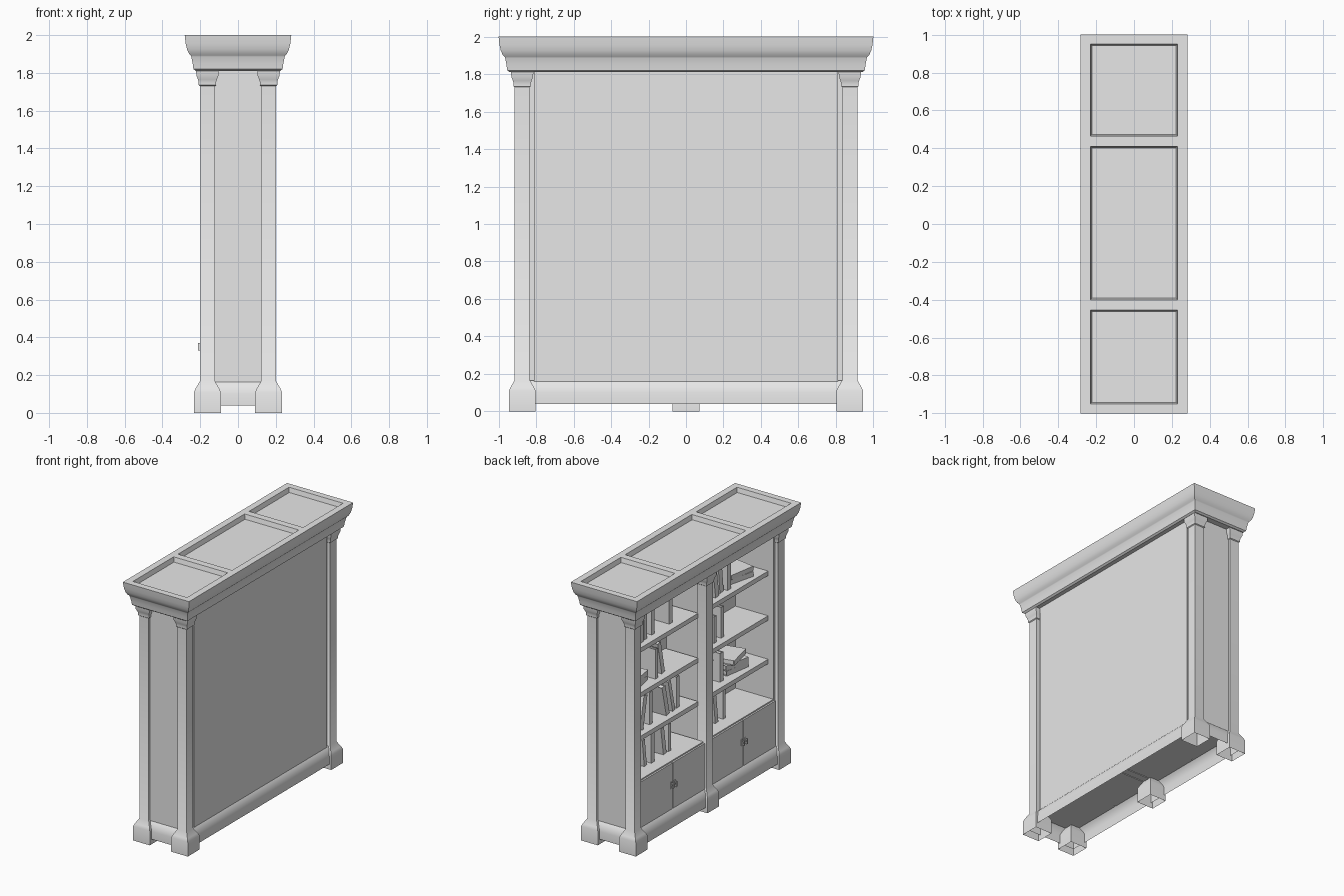
import bpy, bmesh, math, random
from mathutils import Matrix

random.seed(4)
cube = bpy.data.objects.get("Cube")
if cube:
    bpy.data.objects.remove(cube, do_unlink=True)

grey = bpy.data.materials.new("plain_grey")
grey.use_nodes = True
COLOUR = (0.8, 0.8, 0.8, 1)
grey.diffuse_color = COLOUR
grey.node_tree.nodes["Principled BSDF"].inputs["Base Color"].default_value = COLOUR


def finish(name, bm, smooth=False):
    bmesh.ops.recalc_face_normals(bm, faces=bm.faces)
    mesh = bpy.data.meshes.new(name)
    bm.to_mesh(mesh)
    bm.free()
    mesh.materials.append(grey)
    ob = bpy.data.objects.new(name, mesh)
    bpy.context.collection.objects.link(ob)
    if smooth:
        smooth_object(ob)
    return ob


def select_only(ob):
    bpy.ops.object.select_all(action='DESELECT')
    ob.select_set(True)
    bpy.context.view_layer.objects.active = ob


def smooth_object(ob):
    select_only(ob)
    bpy.ops.object.shade_smooth_by_angle(angle=math.radians(35))


def loft(name, rings, cx=0, cy=0, bottom=True, smooth=False):
    """Stack of rectangles (half x, half y, z) joined into one body."""
    bm = bmesh.new()
    loops = [[bm.verts.new((cx + sx * hx, cy + sy * hy, z))
              for sx, sy in ((-1, -1), (1, -1), (1, 1), (-1, 1))] for hx, hy, z in rings]
    for low, high in zip(loops, loops[1:]):
        for i in range(4):
            j = (i + 1) % 4
            bm.faces.new((low[i], low[j], high[j], high[i]))
    bm.faces.new(loops[-1])
    if bottom:
        bm.faces.new(loops[0][::-1])
    return finish(name, bm, smooth)


def box(name, x0, x1, y0, y1, z0, z1):
    hx, hy = (x1 - x0) / 2, (y1 - y0) / 2
    return loft(name, [(hx, hy, z0), (hx, hy, z1)], (x0 + x1) / 2, (y0 + y1) / 2)


# Crown moulding with three sunken panels in its top
LENGTH_EXTRA = 0.718
crown_profile = [(0.222, 1.81), (0.236, 1.82), (0.24, 1.85), (0.247, 1.885), (0.25, 1.893),
                 (0.26, 1.903), (0.27, 1.925), (0.277, 1.955), (0.282, 2.0)]
crown = loft("crown_moulding", [(o, o + LENGTH_EXTRA, z) for o, z in crown_profile])
for y0, y1 in ((-0.95, -0.455), (-0.4, 0.41), (0.465, 0.95)):
    h = (y1 - y0) / 2
    cutter = loft("panel_cutter", [(0.222, h - 0.008, 1.965), (0.232, h + 0.002, 2.005)],
                  0, (y0 + y1) / 2)
    cutter.hide_render = True
    cut = crown.modifiers.new("sunken_panel", 'BOOLEAN')
    cut.operation, cut.solver, cut.object = 'DIFFERENCE', 'EXACT', cutter
    select_only(crown)
    bpy.ops.object.modifier_apply(modifier=cut.name)
    bpy.data.objects.remove(cutter, do_unlink=True)
smooth_object(crown)

# Skirting, open underneath
skirt_profile = [(0.217, 0.04), (0.217, 0.1), (0.211, 0.125), (0.2, 0.148), (0.186, 0.165)]
loft("skirting", [(o, o + 0.708, z) for o, z in skirt_profile], bottom=False, smooth=True)


# Columns with flared feet and capitals
def column(name, cx, cy):
    profile = [(0.071, 0), (0.071, 0.11), (0.062, 0.13), (0.04, 0.168), (0.04, 1.73),
               (0.046, 1.735), (0.046, 1.75), (0.05, 1.765), (0.058, 1.785), (0.06, 1.815)]
    loft(name, [(h, h, z) for h, z in profile], cx, cy, bottom=False, smooth=True)


for x_name, cx in (("front", -0.162), ("back", 0.162)):
    for y_name, cy in (("right", -0.874), ("left", 0.874)):
        column(f"{x_name}_{y_name}_column", cx, cy)
column("centre_column", -0.162, 0)

# Case walls
box("back_board", 0.15, 0.172, -0.85, 0.85, 0.16, 1.815)
box("back_panel", 0.165, 0.19, -0.81, 0.81, 0.16, 1.815)
box("centre_divider", -0.16, 0.155, -0.025, 0.025, 0.16, 1.815)
for side in (-1, 1):
    ys = sorted((side * 0.835, side * 0.895))
    box("end_panel", -0.14, 0.14, *ys, 0.16, 1.815)
    ys = sorted((side * 0.815, side * 0.84))
    box("end_lining", -0.175, 0.155, *ys, 0.16, 1.815)

# Cupboards, doors, handles and shelves in both bays
SHELF_TOPS = (0.525, 0.822, 1.157, 1.502)
for side in (-1, 1):
    mid = side * 0.43
    box("cupboard", -0.175, 0.155, mid - 0.393, mid + 0.393, 0.16, SHELF_TOPS[0])
    for half in (-1, 1):
        ys = sorted((mid + half * 0.003, mid + half * 0.391))
        box("cupboard_door", -0.188, -0.17, *ys, 0.16, 0.515)
        y = mid + half * 0.018
        box("handle_plate", -0.192, -0.186, y - 0.009, y + 0.009, 0.325, 0.375)
        box("handle_grip", -0.211, -0.202, y - 0.005, y + 0.005, 0.33, 0.37)
        for z in (0.334, 0.36):
            box("handle_post", -0.206, -0.188, y - 0.004, y + 0.004, z, z + 0.006)
    for z in SHELF_TOPS[1:]:
        box("shelf", -0.13, 0.155, mid - 0.393, mid + 0.393, z - 0.035, z)


# Books: pages between two covers and a spine facing the opening
def book(y, z, height, thick, depth, lean=0.0, flat=False, turn=0.0):
    bm = bmesh.new()

    def slab(dx, dy, dz, px, py, pz):
        m = Matrix.Translation((px, py, pz)) @ Matrix.Diagonal((dx, dy, dz, 1))
        bmesh.ops.create_cube(bm, size=1, matrix=m)

    cover = 0.004
    slab(depth - 0.012, thick - 2 * cover, height - 0.014, 0, 0, height / 2)
    slab(cover, thick, height, -depth / 2, 0, height / 2)
    for s in (-1, 1):
        slab(depth, cover, height, 0, s * (thick - cover) / 2, height / 2)
    if flat:
        m = (Matrix.Translation((0.02, y, z + thick / 2)) @ Matrix.Rotation(turn, 4, 'Z')
             @ Matrix.Rotation(math.pi / 2, 4, 'X') @ Matrix.Translation((0, 0, -height / 2)))
    else:
        lift = abs(math.sin(lean)) * thick / 2
        m = Matrix.Translation((0.02, y, z + lift)) @ Matrix.Rotation(lean, 4, 'X')
    bmesh.ops.transform(bm, matrix=m, verts=bm.verts)
    finish("book", bm)


# Each entry: shelf number, position along the shelf, lean
STANDING = [(0, 0.68, 0), (0, 0.6, -0.12), (0, 0.52, 0), (0, 0.36, -0.15), (0, 0.3, 0),
            (1, 0.66, 0.2), (1, 0.53, 0), (1, 0.34, -0.22), (1, 0.26, -0.22), (1, 0.2, 0),
            (2, 0.48, 0), (2, 0.38, -0.2), (3, 0.66, 0), (3, 0.6, 0), (3, 0.5, 0), (3, 0.28, 0),
            (0, -0.2, -0.15), (0, -0.27, -0.12), (0, -0.36, 0), (1, -0.16, 0.25),
            (1, -0.33, 0), (2, -0.15, 0), (2, -0.24, 0), (2, -0.34, 0),
            (3, -0.17, 0), (3, -0.26, -0.14), (3, -0.34, -0.1), (3, -0.41, 0)]
for level, y, lean in STANDING:
    book(y, SHELF_TOPS[level], random.uniform(0.2, 0.26), random.uniform(0.03, 0.045),
         random.uniform(0.17, 0.21), lean)

# Flat piles
for level, y, count in ((2, 0.66, 2), (1, -0.54, 3), (3, -0.6, 2)):
    z = SHELF_TOPS[level]
    for _ in range(count):
        thick = random.uniform(0.035, 0.045)
        book(y, z, 0.22, thick, 0.18, flat=True, turn=random.uniform(-0.25, 0.25))
        z += thick
